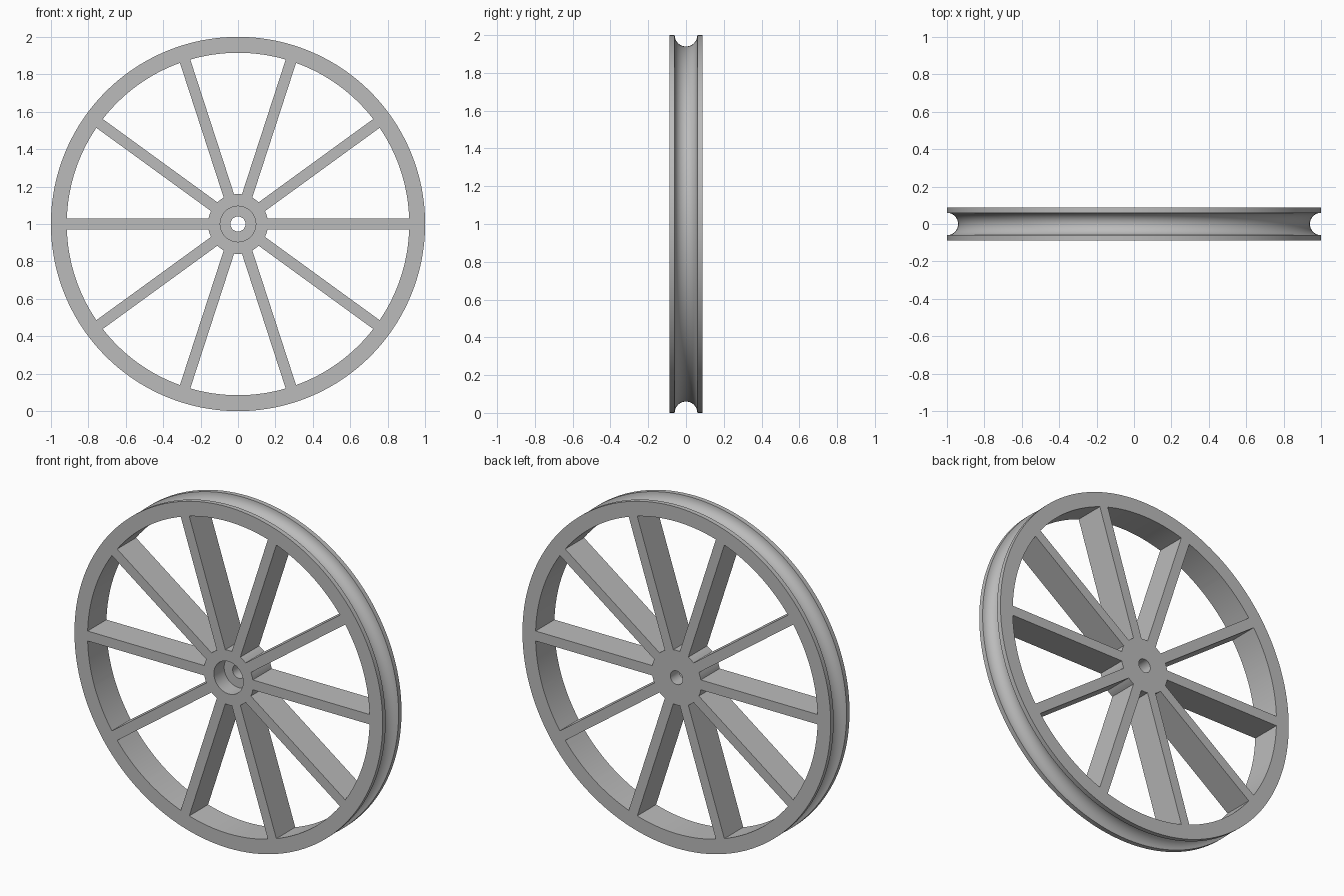
import bpy, bmesh
from math import sin, cos, asin, pi, radians
from mathutils import Matrix

cube = bpy.data.objects.get("Cube")
if cube:
    bpy.data.objects.remove(cube, do_unlink=True)

SPOKES = 10
HALF = 0.0875          # half thickness of the wheel
SPOKE_HALF = 0.029     # half width of a spoke
HUB_R, RIM_R = 0.16, 0.915
BORE_R, RECESS_R, RECESS_DEPTH = 0.04, 0.095, 0.095
GROOVE_R = 0.06
SEGMENTS = 160

metal = bpy.data.materials.new("grey metal")
metal.use_nodes = True
GREY = (0.5, 0.5, 0.5, 1)
metal.diffuse_color = GREY
metal.node_tree.nodes["Principled BSDF"].inputs["Base Color"].default_value = GREY


def make_object(name, bm):
    bmesh.ops.recalc_face_normals(bm, faces=bm.faces)
    mesh = bpy.data.meshes.new(name)
    bm.to_mesh(mesh)
    bm.free()
    mesh.materials.append(metal)
    obj = bpy.data.objects.new(name, mesh)
    bpy.context.collection.objects.link(obj)
    obj.location.z = 1
    return obj


# Wheel blank: (radius, y) profile with bore, front recess and round groove
floor = -HALF + RECESS_DEPTH
profile = [(BORE_R, HALF), (BORE_R, floor), (RECESS_R, floor), (RECESS_R, -HALF), (1, -HALF)]
profile += [(1 - GROOVE_R * sin(pi * i / 16), -GROOVE_R * cos(pi * i / 16)) for i in range(17)]
profile += [(1, HALF)]

bm = bmesh.new()
rings = []
for s in range(SEGMENTS):
    a = 2 * pi * s / SEGMENTS
    rings.append([bm.verts.new((r * cos(a), y, r * sin(a))) for r, y in profile])
for s, ring in enumerate(rings):
    following = rings[(s + 1) % SEGMENTS]
    for i in range(len(profile)):
        j = (i + 1) % len(profile)
        bm.faces.new((ring[i], ring[j], following[j], following[i]))
wheel = make_object("pulley_wheel", bm)


# Openings between the parallel-sided spokes
def arc(radius, steps):
    inset = asin(SPOKE_HALF / radius)
    span = 2 * pi / SPOKES - 2 * inset
    return [(radius * cos(inset + span * i / steps), radius * sin(inset + span * i / steps))
            for i in range(steps + 1)]


bm = bmesh.new()
outline = arc(RIM_R, 16) + arc(HUB_R, 6)[::-1]
for k in range(SPOKES):
    turn = Matrix.Rotation(2 * pi * k / SPOKES, 4, 'Y')
    face = bm.faces.new([bm.verts.new((x, -0.2, z)) for x, z in outline])
    extruded = bmesh.ops.extrude_face_region(bm, geom=[face], use_keep_orig=True)["geom"]
    far = [v for v in extruded if isinstance(v, bmesh.types.BMVert)]
    bmesh.ops.translate(bm, verts=far, vec=(0, 0.4, 0))
    bmesh.ops.transform(bm, matrix=turn, verts=list(face.verts) + far)
cutter = make_object("spoke_openings_cutter", bm)
cutter.hide_render = True

cut = wheel.modifiers.new("spoke openings", 'BOOLEAN')
cut.operation = 'DIFFERENCE'
cut.solver = 'EXACT'
cut.object = cutter
bpy.context.view_layer.objects.active = wheel
wheel.select_set(True)
bpy.ops.object.modifier_apply(modifier=cut.name)
bpy.data.objects.remove(cutter, do_unlink=True)

# Merge the flat faces, then smooth the round surfaces
bm = bmesh.new()
bm.from_mesh(wheel.data)
bmesh.ops.dissolve_limit(bm, angle_limit=radians(0.1), verts=bm.verts, edges=bm.edges)
bm.to_mesh(wheel.data)
bm.free()
bpy.ops.object.shade_smooth_by_angle(angle=radians(30))
